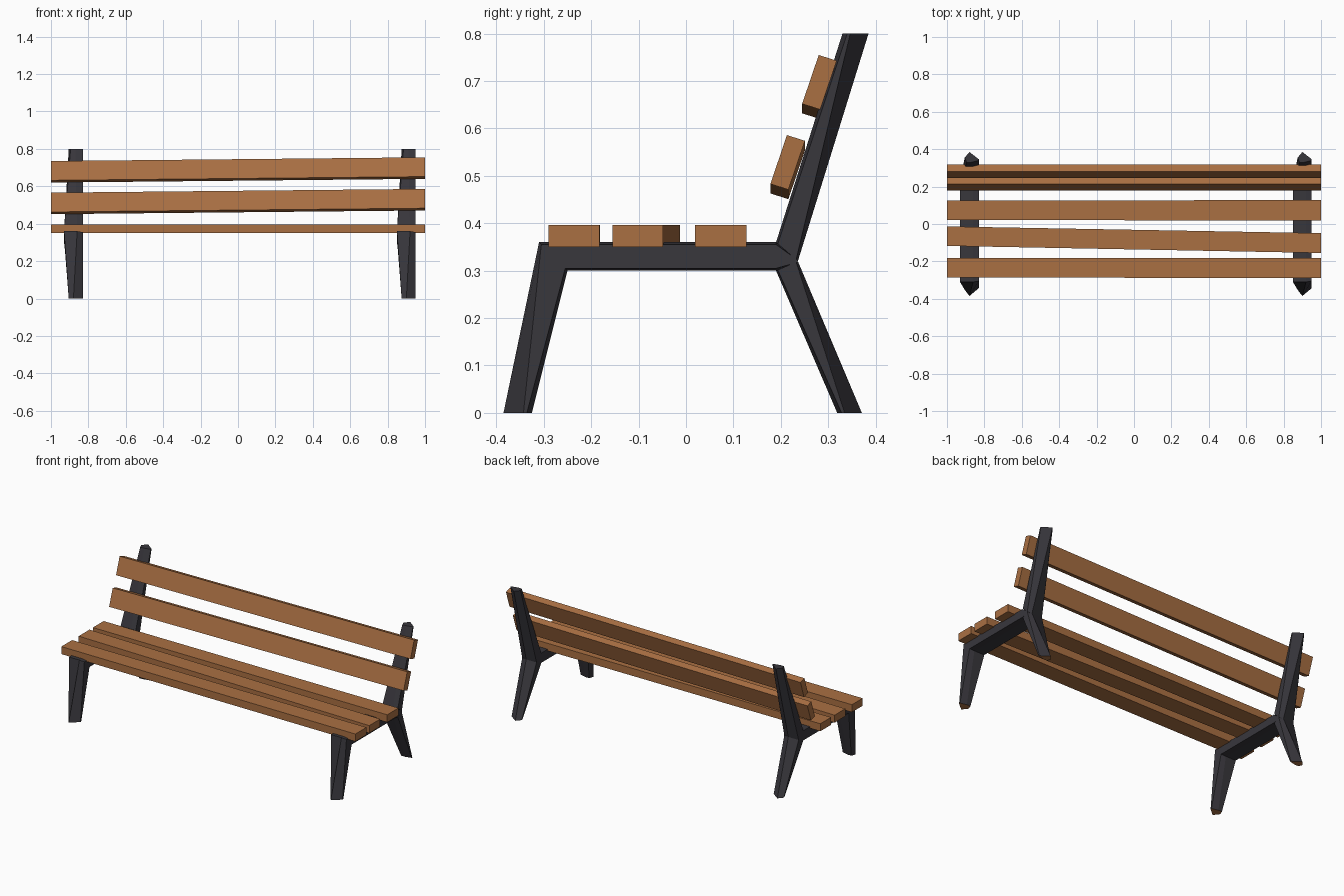
import bpy, bmesh

if "Cube" in bpy.data.objects:
    bpy.data.objects.remove(bpy.data.objects["Cube"])


def material(name, rgb):
    m = bpy.data.materials.new(name)
    m.diffuse_color = (*rgb, 1)
    m.use_nodes = True
    m.node_tree.nodes["Principled BSDF"].inputs["Base Color"].default_value = m.diffuse_color
    return m


WOOD = material("warm wood", (0.40, 0.16, 0.055))
IRON = material("dark iron", (0.040, 0.038, 0.046))


def loft(bm, rings, foot=False):
    """Skin a list of equal-sized vertex rings and close the ends."""
    vs = [[bm.verts.new(p) for p in r] for r in rings]
    n = len(vs[0])
    for a, b in zip(vs, vs[1:]):
        for i in range(n):
            j = (i + 1) % n
            bm.faces.new((a[i], a[j], b[j], b[i]))
    cap = bm.faces.new(vs[0])
    if foot:
        cap.material_index = 1
    bm.faces.new(vs[-1])


def finish(bm, name, mats):
    bmesh.ops.recalc_face_normals(bm, faces=bm.faces)
    me = bpy.data.meshes.new(name)
    bm.to_mesh(me)
    bm.free()
    for m in mats:
        me.materials.append(m)
    ob = bpy.data.objects.new(name, me)
    bpy.context.collection.objects.link(ob)
    return ob


def section(p, q):
    """Full bar section between outer point p and inner point q (y, z)."""
    spec = [(-0.05, 0), (0.02, 0), (0.05, 0.08), (0.05, 0.92), (0.02, 1), (-0.05, 1)]
    return [(x, p[0] + (q[0] - p[0]) * t, p[1] + (q[1] - p[1]) * t) for x, t in spec]


def tip(outer, inner, z):
    """Narrow, twisted end section of a leg or upright."""
    spec = [(-0.025, 0.55), (0.0, 0), (0.05, 0.70), (0.05, 0.82), (0.01, 1), (-0.015, 1)]
    return [(x, outer + (inner - outer) * t, z) for x, t in spec]


# Side frames: the same casting used twice
KNEE_O, KNEE_I = (-0.31, 0.36), (-0.25, 0.30)
TOP, LOW, REAR = (0.19, 0.36), (0.19, 0.30), (0.236, 0.32)
for side, cx in (("left", -0.88), ("right", 0.90)):
    parts = {
        "front_leg": [tip(-0.385, -0.325, 0), section(KNEE_O, KNEE_I)],
        "seat_beam": [section(KNEE_O, KNEE_I), section(TOP, LOW),
                      section((0.235, 0.323), (0.235, 0.317))],
        "back_leg": [tip(0.371, 0.319, 0), section(REAR, LOW)],
        "back_upright": [section(REAR, TOP), tip(0.385, 0.33, 0.80)],
    }
    for name, rings in parts.items():
        bm = bmesh.new()
        loft(bm, rings, foot=name.endswith("leg"))
        ob = finish(bm, f"{side}_{name}", [IRON, WOOD])
        ob.location.x = cx


def slat(name, left, right):
    bm = bmesh.new()
    loft(bm, [[(-1, y, z) for y, z in left], [(1, y, z) for y, z in right]])
    finish(bm, name, [WOOD])


def plank_end(y0, y1):
    return [(y0, 0.35), (y1, 0.35), (y1, 0.396), (y0, 0.396)]


# Seat slats, the middle one set slightly askew
slat("front_seat_slat", plank_end(-0.285, -0.181), plank_end(-0.29, -0.182))
slat("middle_seat_slat", plank_end(-0.117, -0.013), plank_end(-0.155, -0.049))
slat("rear_seat_slat", plank_end(0.021, 0.125), plank_end(0.019, 0.128))

# Backrest slats, both a little lower at the left
for name, y, z in (("lower_back_slat", 0.178, 0.483), ("upper_back_slat", 0.245, 0.652)):
    right = [(y, z), (y + 0.038, z - 0.012), (y + 0.073, z + 0.091), (y + 0.035, z + 0.103)]
    left = [(a, b - 0.02) for a, b in right]
    slat(name, left, right)
